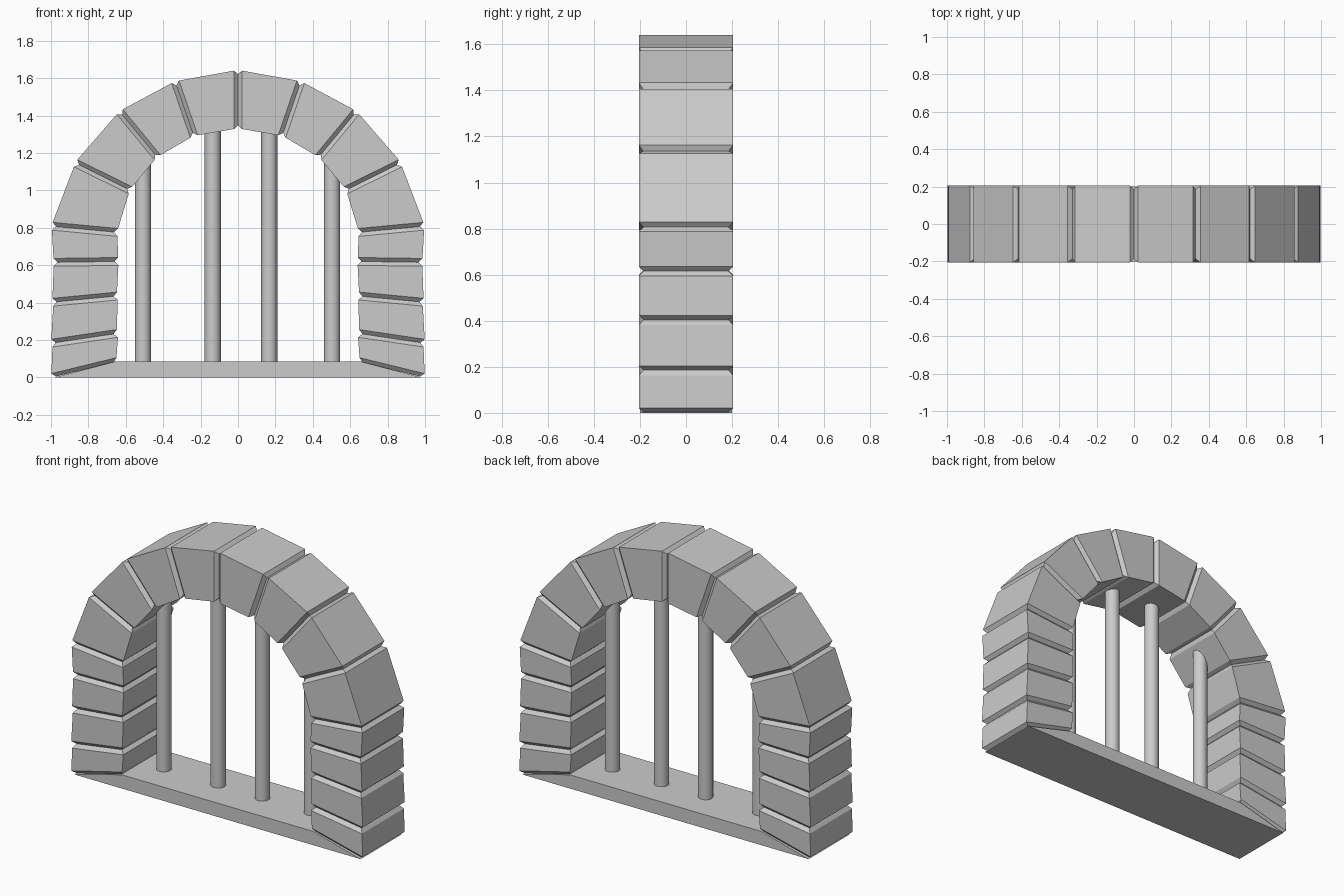
import bpy, bmesh
from mathutils import Vector

if "Cube" in bpy.data.objects:
    bpy.data.objects.remove(bpy.data.objects["Cube"])

HALF = 0.205     # half depth of the stones
GAP = 0.021      # half width of a joint groove
DEEP = 0.02      # groove depth

# joints of the left half, bottom to crown: (outer x, outer z, inner x, inner z)
left = [(-0.993, 0.0, -0.645, 0.085),
        (-0.995, 0.183, -0.645, 0.235),
        (-0.99, 0.402, -0.645, 0.435),
        (-0.986, 0.615, -0.64, 0.62),
        (-0.993, 0.808, -0.643, 0.775),
        (-0.868, 1.145, -0.575, 1.0),
        (-0.632, 1.42, -0.43, 1.175),
        (-0.335, 1.58, -0.235, 1.288)]
crown = (0.0, 1.64, 0.0, 1.328)
joints = left + [crown] + [(-a, b, -c, d) for a, b, c, d in reversed(left)]


def new_object(name, bm):
    bmesh.ops.recalc_face_normals(bm, faces=bm.faces)
    mesh = bpy.data.meshes.new(name)
    bm.to_mesh(mesh)
    bm.free()
    ob = bpy.data.objects.new(name, mesh)
    bpy.context.collection.objects.link(ob)
    return ob


def ring(bm, joint, shift, inset):
    """Rectangular stone section at a joint, shifted along the arch and shrunk."""
    o, i = Vector(joint[:2]), Vector(joint[2:])
    radial = (o - i).normalized()
    along = Vector((radial.y, -radial.x)) * shift
    o, i = o + along - radial * inset, i + along + radial * inset
    h = HALF - inset
    return [bm.verts.new(p) for p in ((o.x, -h, o.y), (o.x, h, o.y),
                                      (i.x, h, i.y), (i.x, -h, i.y))]


# stone arch: blocks separated by V grooves
bm = bmesh.new()
rings = []
for n, j in enumerate(joints):
    if n > 0:
        rings.append(ring(bm, j, -GAP, 0))
    rings.append(ring(bm, j, 0, DEEP))
    if n < len(joints) - 1:
        rings.append(ring(bm, j, GAP, 0))
for a, b in zip(rings, rings[1:]):
    for k in range(4):
        m = (k + 1) % 4
        bm.faces.new((a[k], a[m], b[m], b[k]))
bm.faces.new(rings[0])
bm.faces.new(rings[-1])
new_object("stone_arch", bm)

# sill: slab with sloped ends under the bottom stones
bm = bmesh.new()
profile = [(-0.98, 0), (0.98, 0), (0.655, 0.085), (-0.655, 0.085)]
face = bm.faces.new([bm.verts.new((x, -0.2, z)) for x, z in profile])
ext = bmesh.ops.extrude_face_region(bm, geom=[face])
bmesh.ops.translate(bm, vec=(0, 0.4, 0),
                    verts=[v for v in ext["geom"] if isinstance(v, bmesh.types.BMVert)])
new_object("sill", bm)

# round bars running from the sill into the arch
for n, (x, top) in enumerate([(-0.508, 1.19), (-0.135, 1.37), (0.167, 1.37), (0.503, 1.19)]):
    bottom = 0.05
    bpy.ops.mesh.primitive_cylinder_add(vertices=16, radius=0.043, depth=top - bottom,
                                        location=(x, 0, (top + bottom) / 2))
    bpy.context.object.name = f"bar_{n + 1}"
    bpy.ops.object.shade_smooth_by_angle()
